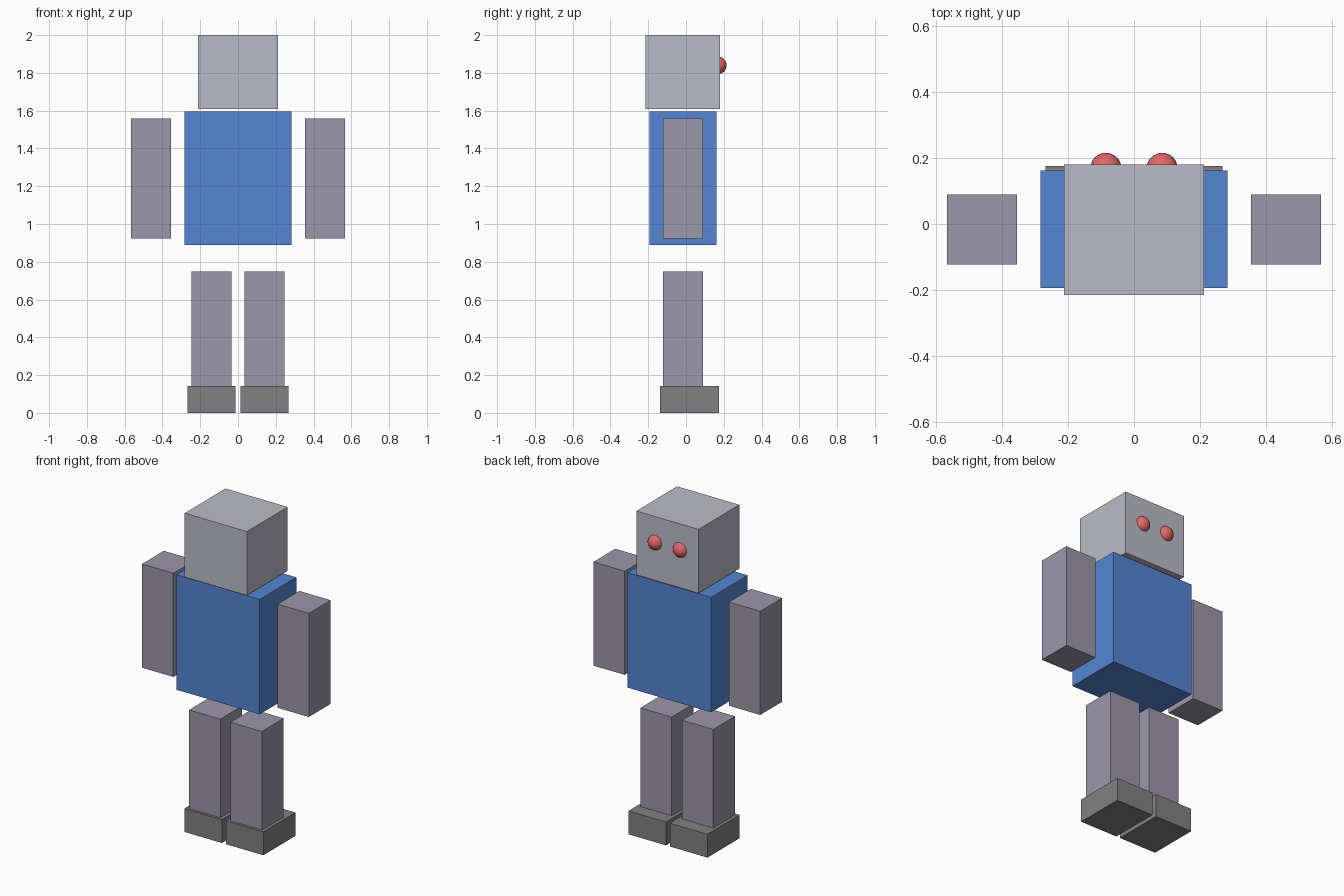
import bpy
from mathutils import Vector

if "Cube" in bpy.data.objects:
    bpy.data.objects.remove(bpy.data.objects["Cube"])


def material(name, rgb):
    m = bpy.data.materials.new(name)
    m.diffuse_color = (*rgb, 1)
    m.use_nodes = True
    m.node_tree.nodes["Principled BSDF"].inputs["Base Color"].default_value = m.diffuse_color
    return m


BLUE = material("blue", (0.09, 0.24, 0.65))
RED = material("red", (0.75, 0.14, 0.14))
LIGHT = material("light_grey", (0.50, 0.50, 0.58))
MID = material("limb_grey", (0.33, 0.31, 0.40))
DARK = material("foot_grey", (0.22, 0.22, 0.22))


def box(name, low, high, mat):
    """Box between two opposite corners."""
    lo, hi = Vector(low), Vector(high)
    bpy.ops.mesh.primitive_cube_add(size=1, location=(lo + hi) / 2)
    ob = bpy.context.object
    ob.name = name
    ob.scale = hi - lo
    bpy.ops.object.transform_apply(location=False, rotation=False, scale=True)
    ob.data.materials.append(mat)


def side_box(name, side, x0, x1, y, z, mat):
    """Box on one side of the body, mirrored by side = -1 or 1."""
    xa, xb = sorted((side * x0, side * x1))
    box(name, (xa, y[0], z[0]), (xb, y[1], z[1]), mat)


# Head and torso
box("head", (-0.211, -0.215, 1.608), (0.211, 0.18, 2.0), LIGHT)
box("torso", (-0.283, -0.194, 0.89), (0.283, 0.161, 1.595), BLUE)

# Limbs, feet and eyes, one of each per side
for label, s in (("left", -1), ("right", 1)):
    side_box(label + "_arm", s, 0.354, 0.566, (-0.122, 0.089), (0.922, 1.558), MID)
    side_box(label + "_leg", s, 0.035, 0.247, (-0.122, 0.089), (0.112, 0.748), MID)
    side_box(label + "_foot", s, 0.013, 0.268, (-0.137, 0.175), (0.0, 0.143), DARK)
    bpy.ops.mesh.primitive_uv_sphere_add(segments=32, ring_count=16, radius=0.047,
                                         location=(s * 0.085, 0.168, 1.84))
    eye = bpy.context.object
    eye.name = label + "_eye"
    eye.data.materials.append(RED)
    bpy.ops.object.shade_smooth()
